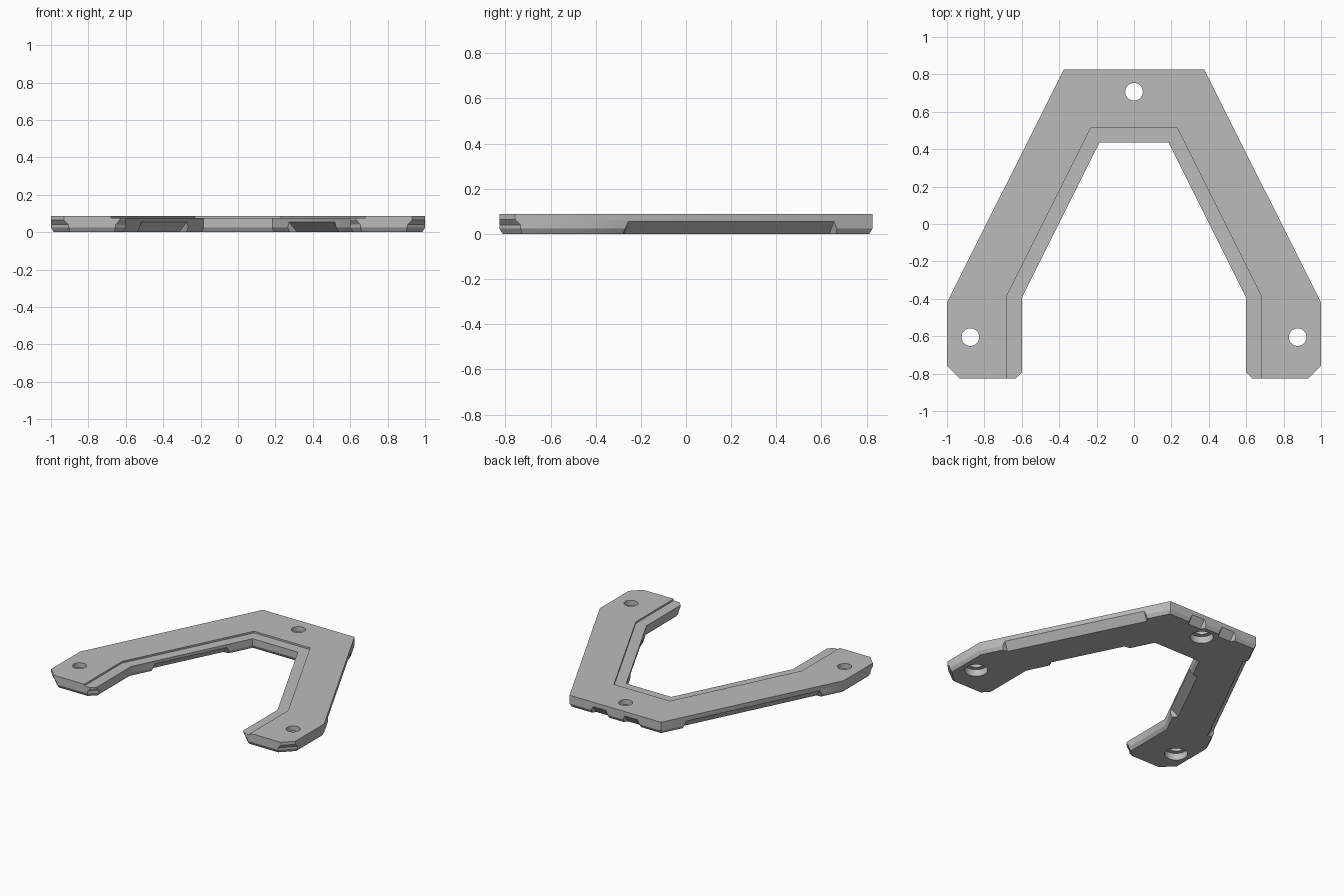
import bpy, bmesh
from mathutils import Vector

cube = bpy.data.objects.get("Cube")
if cube:
    bpy.data.objects.remove(cube, do_unlink=True)

HEIGHT, LIP_Z, NOTCH_Z = 0.088, 0.075, 0.055

grey = bpy.data.materials.new("plain grey")
grey.use_nodes = True
grey.diffuse_color = (0.5, 0.5, 0.5, 1)
grey.node_tree.nodes["Principled BSDF"].inputs["Base Color"].default_value = (0.5, 0.5, 0.5, 1)


def make_object(name, bm):
    bmesh.ops.recalc_face_normals(bm, faces=bm.faces)
    mesh = bpy.data.meshes.new(name)
    bm.to_mesh(mesh)
    bm.free()
    obj = bpy.data.objects.new(name, mesh)
    bpy.context.collection.objects.link(obj)
    return obj


def mirrored(half):
    return [Vector(p) for p in half] + [Vector((-x, y)) for x, y in reversed(half)]


def inset(points, d):
    """Move every edge of a clockwise outline inward by d."""
    result = []
    for i, p in enumerate(points):
        a = (p - points[i - 1]).normalized()
        b = (points[(i + 1) % len(points)] - p).normalized()
        na, nb = Vector((a.y, -a.x)), Vector((b.y, -b.x))
        result.append(p + (na + nb) * d / (1 + na.dot(nb)))
    return result


def loft(name, loops):
    """Solid through (outline, z) sections."""
    bm = bmesh.new()
    rings = [[bm.verts.new((p.x, p.y, z)) for p in pts] for pts, z in loops]
    for low, high in zip(rings, rings[1:]):
        for i in range(len(low)):
            bm.faces.new((low[i - 1], low[i], high[i], high[i - 1]))
    bm.faces.new(rings[0])
    bm.faces.new(rings[-1])
    return make_object(name, bm)


def outline(outer_cut, inner_cut):
    """Frame outline with trimmed corners at the feet."""
    front = -0.827
    return mirrored([(0.375, 0.827), (1, -0.42), (1, front + outer_cut),
                     (1 - outer_cut, front), (0.6 + inner_cut, front),
                     (0.6, front + inner_cut), (0.6, -0.395), (0.185, 0.435)])


def notch(start, end, depth):
    """Sloped recess under the edge from start to end; inside is on its right."""
    start, end = Vector(start), Vector(end)
    along = (end - start).normalized()
    inward = Vector((along.y, -along.x))
    mid, half = (start + end) / 2, (end - start).length / 2
    bm = bmesh.new()
    for z in (-0.01, NOTCH_Z):
        t = 1 - z / NOTCH_Z
        for reach, length in ((-0.05, half - 0.03 * (1 - t)),
                              (0, half - 0.03 * (1 - t)),
                              (depth * t, half - 0.028)):
            for side in (-1, 1):
                p = mid + inward * reach + along * side * length
                bm.verts.new((p.x, p.y, z))
    bmesh.ops.remove_doubles(bm, verts=bm.verts, dist=0.0001)
    hull = bmesh.ops.convex_hull(bm, input=bm.verts)
    spare = {v for v in hull["geom_interior"] + hull["geom_unused"]
             if isinstance(v, bmesh.types.BMVert)}
    bmesh.ops.delete(bm, geom=list(spare), context="VERTS")
    return make_object("notch_cutter", bm)


def hole(x, y, radius, low, high):
    bpy.ops.mesh.primitive_cylinder_add(vertices=48, radius=radius, depth=high - low,
                                        location=(x, y, (low + high) / 2))
    return bpy.context.object


# Frame body with a bevelled underside and deeper trimmed feet corners
narrow, wide = outline(0.07, 0.032), outline(0.095, 0.055)
frame = loft("bracket_frame", [(inset(wide, 0.015), 0), (wide, 0.025), (wide, 0.04),
                               (narrow, 0.065), (narrow, HEIGHT)])
frame.data.materials.append(grey)

# Lowered lip around the inner opening
lip = mirrored([(0.23, 0.515), (0.68, -0.385), (0.68, -0.9)])
cutters = [loft("lip_cutter", [(lip, LIP_Z), (lip, 0.2)])]

# Screw holes with counterbores below
for x, y in ((0, 0.707), (-0.875, -0.605), (0.875, -0.605)):
    cutters.append(hole(x, y, 0.078, -0.05, 0.05))
    cutters.append(hole(x, y, 0.047, -0.06, 0.2))

# Recesses under the outer, inner and rear edges
for start, end, depth in (((0.449, 0.68), (0.929, -0.28), 0.045),
                          ((0.53, -0.255), (0.26, 0.285), 0.05),
                          ((0.05, 0.827), (0.21, 0.827), 0.04)):
    cutters.append(notch(start, end, depth))
    cutters.append(notch((-end[0], end[1]), (-start[0], start[1]), depth))

for cutter in cutters:
    cutter.hide_render = True
    mod = frame.modifiers.new("cut", "BOOLEAN")
    mod.operation, mod.solver, mod.object = "DIFFERENCE", "EXACT", cutter

bpy.context.view_layer.update()
evaluated = frame.evaluated_get(bpy.context.evaluated_depsgraph_get())
result = bpy.data.meshes.new_from_object(evaluated)
frame.modifiers.clear()
frame.data = result
frame.data.materials.clear()
frame.data.materials.append(grey)
for poly in frame.data.polygons:
    poly.material_index = 0
for cutter in cutters:
    bpy.data.objects.remove(cutter, do_unlink=True)

bpy.ops.object.select_all(action="DESELECT")
frame.select_set(True)
bpy.context.view_layer.objects.active = frame
bpy.ops.object.shade_smooth_by_angle()
